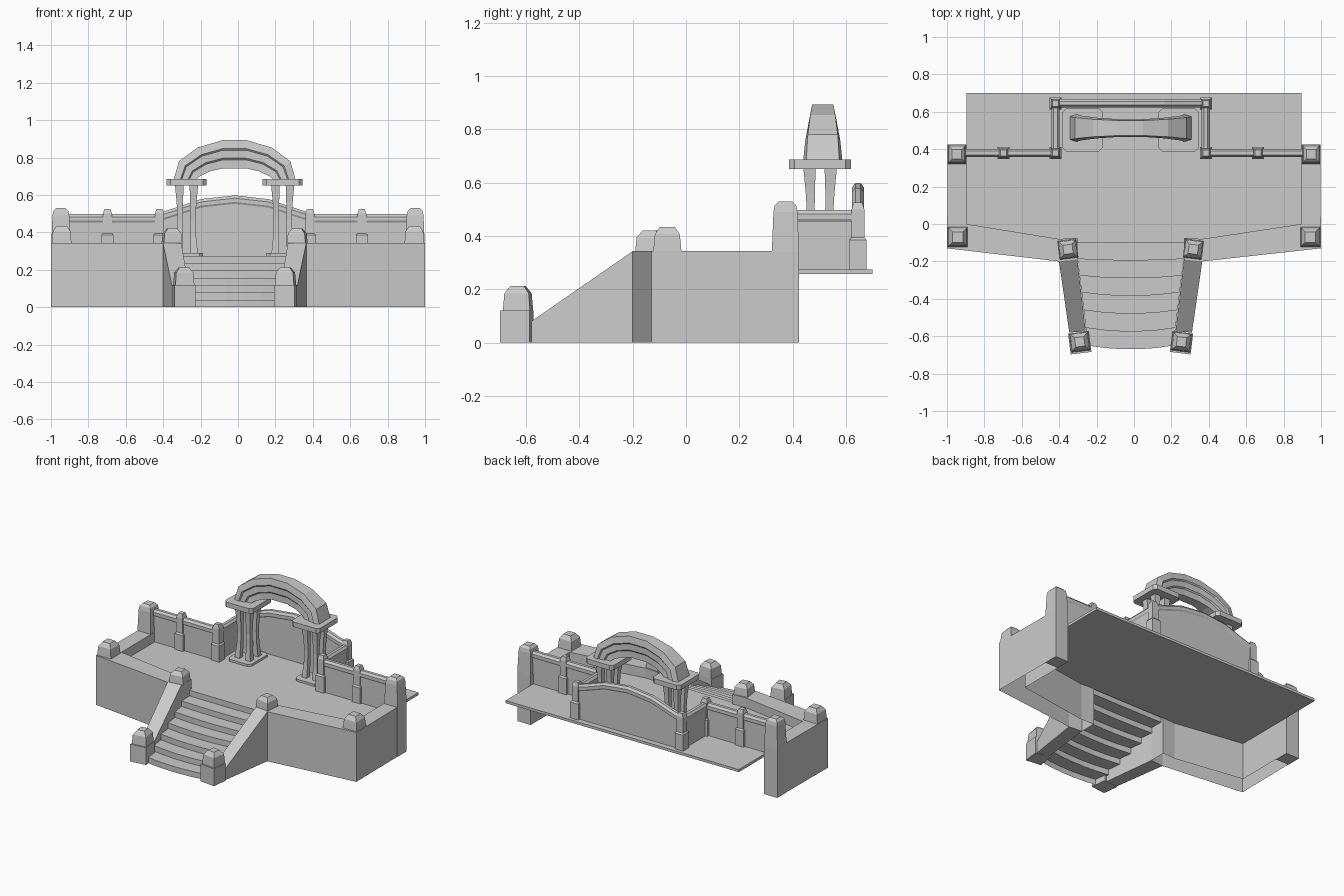
import bpy
from math import cos, sin, radians, pi

if "Cube" in bpy.data.objects:
    bpy.data.objects.remove(bpy.data.objects["Cube"])

C = -0.018            # the stair, gateway and rear wall share this axis
FLOOR = 0.275


def X(v, s):
    """Mirror a distance v to side s (inner parts about C, outer parts about 0)."""
    return s * v + (C if v < 0.8 else 0)


def mesh(name, verts, faces):
    me = bpy.data.meshes.new(name)
    me.from_pydata(verts, [], faces)
    ob = bpy.data.objects.new(name, me)
    bpy.context.collection.objects.link(ob)
    bpy.context.view_layer.objects.active = ob
    bpy.ops.object.mode_set(mode='EDIT')
    bpy.ops.mesh.select_all(action='SELECT')
    bpy.ops.mesh.normals_make_consistent(inside=False)
    bpy.ops.object.mode_set(mode='OBJECT')
    return ob


def loft(name, rings, closed=True, start=True, end=True):
    """Skin a list of equally sized rings."""
    n, m = len(rings[0]), len(rings)
    verts = [p for r in rings for p in r]
    faces = [(a * n + i, a * n + (i + 1) % n, (a + 1) * n + (i + 1) % n, (a + 1) * n + i)
             for a in range(m - 1) for i in range(n if closed else n - 1)]
    if closed and start:
        faces.append(tuple(reversed(range(n))))
    if closed and end:
        faces.append(tuple(range((m - 1) * n, m * n)))
    return mesh(name, verts, faces)


def prism(name, pts, z0, z1, bottom=True):
    return loft(name, [[(x, y, z) for x, y in pts] for z in (z0, z1)], start=bottom)


def post(name, x, y, levels, rot=0):
    """Square post from (half width, z) levels."""
    a = radians(rot)
    sq = ((-1, -1), (1, -1), (1, 1), (-1, 1))
    loft(name, [[(x + h * (u * cos(a) - v * sin(a)), y + h * (u * sin(a) + v * cos(a)), z)
                 for u, v in sq] for h, z in levels])


def plate(name, x, y, hx, hy, z0, z1, c=0.02):
    """Slab with chamfered corners."""
    prism(name, [(x - hx + c, y - hy), (x + hx - c, y - hy), (x + hx, y - hy + c), (x + hx, y + hy - c),
                 (x + hx - c, y + hy), (x - hx + c, y + hy), (x - hx, y + hy - c), (x - hx, y - hy + c)], z0, z1)


def coped_wall(name, path, nx, ny):
    """Thin wall with a wider rounded coping; path holds (x, y, top)."""
    rings = []
    for x, y, t in path:
        half = [(0.016, FLOOR - 0.01), (0.016, t - 0.045), (0.022, t - 0.035), (0.022, t - 0.015), (0.01, t)]
        sec = half + [(-o, z) for o, z in reversed(half)]
        rings.append([(x + o * nx, y + o * ny, z) for o, z in sec])
    loft(name, rings)


# floor slab
front_edge = [(-0.895, 0), (X(0.383, -1), -0.08), (X(0.383, 1), -0.08), (0.895, 0)]
prism("floor_slab", front_edge + [(0.895, 0.7), (-0.895, 0.7)], 0.257, FLOOR)

# curved stair flight, an open sheet of risers and treads
steps = 7
profile = []
for k in range(steps):
    y = -0.67 + 0.095 * k
    profile += [(y, k * FLOOR / steps), (y, (k + 1) * FLOOR / steps)]
profile.append((-0.07, FLOOR))
rings = []
for y, z in profile:
    w = 0.285 + (y + 0.19) * 0.117 if y < -0.19 else 0.285
    bow = 0.02 * min(1, (-0.07 - y) / 0.3)
    rings.append([(C + w * u, y + bow * u * u, z) for u in (-1, -0.6, -0.2, 0.2, 0.6, 1)])
loft("stair_flight", rings, closed=False)

for s in (-1, 1):
    side = "left" if s < 0 else "right"
    # parapet with returned end beside the stair
    plan = [(1, -0.13), (0.383, -0.2), (0.285, -0.19), (0.285, -0.075),
            (0.383, -0.08), (0.895, 0), (0.895, 0.42), (0.995, 0.42)]
    prism(side + "_parapet", [(X(v, s), y) for v, y in plan], 0, 0.343, bottom=False)
    # sloping stair cheek
    loft(side + "_stair_cheek", [
        [(X(0.383, s), -0.2, 0), (X(0.285, s), -0.19, 0), (X(0.285, s), -0.19, 0.343), (X(0.383, s), -0.2, 0.343)],
        [(X(0.328, s), -0.58, 0), (X(0.24, s), -0.575, 0), (X(0.24, s), -0.575, 0.08), (X(0.328, s), -0.58, 0.08)]])
    # stair foot pedestal and cap
    px = X(0.272, s)
    post(side + "_foot_pedestal", px, -0.635, [(0.056, 0), (0.056, 0.12)], s * -7)
    post(side + "_foot_cap", px, -0.63, [(0.051, 0.12), (0.046, 0.185), (0.025, 0.213)], s * -7)
    # parapet caps
    post(side + "_stair_head_cap", X(0.335, s), -0.135, [(0.05, 0.34), (0.045, 0.395), (0.025, 0.42)], s * -7)
    post(side + "_corner_cap", X(0.943, s), -0.07, [(0.053, 0.34), (0.047, 0.405), (0.028, 0.434)])
    post(side + "_rear_tower", X(0.947, s), 0.373, [(0.051, 0), (0.051, 0.34), (0.045, 0.49), (0.04, 0.515), (0.025, 0.53)])

    # rear wall, side runs
    coped_wall(side + "_rear_wall", [(X(0.9, s), 0.38, 0.498), (X(0.402, s), 0.38, 0.498)], 0, 1)
    coped_wall(side + "_return_wall", [(X(0.402, s), 0.38, 0.498), (X(0.402, s), 0.645, 0.498)], 1, 0)
    # piers with wider feet
    for nm, v, y in (("mid", 0.68, 0.38), ("inner", 0.402, 0.38), ("back", 0.402, 0.645)):
        post(f"{side}_{nm}_pier", X(v, s), y, [(0.032, 0.27), (0.032, 0.385), (0.024, 0.395),
                                               (0.024, 0.5), (0.016, 0.525)])

    # gateway pillar: base, four waisted legs, capital
    gx, gy = X(0.257, s), 0.503
    plate(side + "_pillar_base", gx, gy, 0.088, 0.105, 0.27, 0.29)
    plate(side + "_pillar_capital", gx, gy, 0.107, 0.116, 0.652, 0.686)
    for i, (a, b) in enumerate(((-1, -1), (1, -1), (1, 1), (-1, 1))):
        rows = [(0.041, 0.019, 0.29), (0.036, 0.015, 0.38), (0.034, 0.014, 0.47), (0.036, 0.017, 0.56), (0.039, 0.023, 0.655)]
        loft(f"{side}_pillar_leg_{i}", [[(gx + a * o + h * u, gy + b * o * 1.02 + h * v, z)
             for u, v in ((-1, -1), (1, -1), (1, 1), (-1, 1))] for o, h, z in rows])

# raised back panel of the rear wall
coped_wall("arched_back_wall", [(C + 0.402 * u, 0.645, t) for u, t in (
    (-1, 0.505), (-0.8, 0.53), (-0.45, 0.578), (0, 0.598), (0.45, 0.578), (0.8, 0.53), (1, 0.505))], 0, 1)

# gateway arch: stepped section, deeper at the feet
half = [(0.325, 0.685, 0.205, 0.685, 0.073), (0.298, 0.78, 0.187, 0.7, 0.066),
        (0.2, 0.853, 0.13, 0.727, 0.055), (0.065, 0.893, 0.06, 0.743, 0.047)]
rows = [(-a, b, -c, d, e) for a, b, c, d, e in half] + [tuple(r) for r in reversed(half)]
rings = []
for ox, oz, ix, iz, d in rows:
    sec = [(0, 0.85), (0.3, 1), (0.36, 0.86), (0.64, 0.86), (0.7, 0.7), (1, 0.7)]
    sec = [(t, -k) for t, k in sec] + [(t, k) for t, k in reversed(sec)]
    rings.append([(C + ox + (ix - ox) * t, 0.513 + d * k, oz + (iz - oz) * t) for t, k in sec])
loft("gateway_arch", rings)
